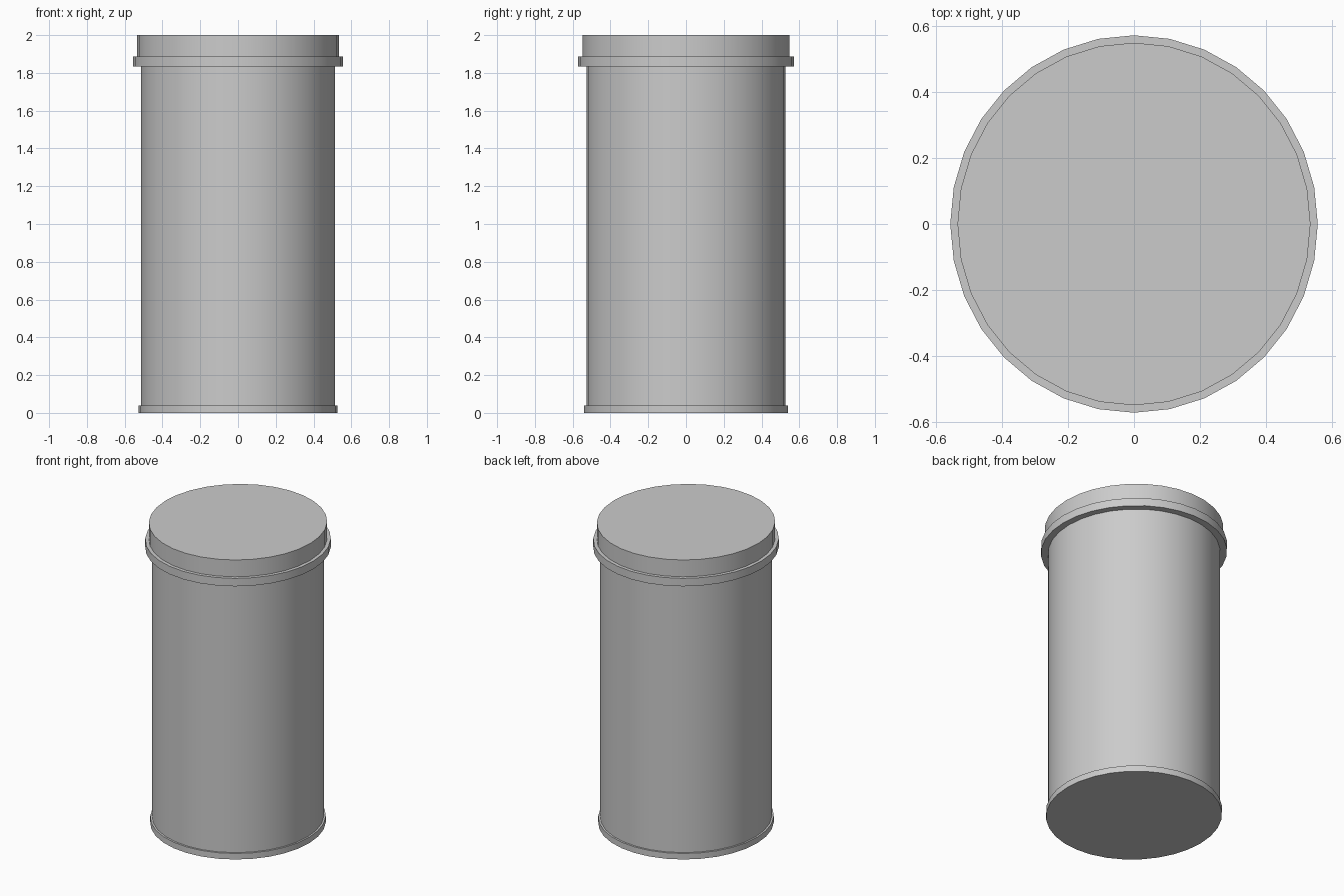
import bpy, bmesh, math

if "Cube" in bpy.data.objects:
    bpy.data.objects.remove(bpy.data.objects["Cube"])

SIDES = 32
STRETCH_Y = 1.027  # the can is slightly deeper than wide


def lathe(name, profile, cap_bottom=False, cap_top=False):
    """Revolve (radius, z) points, bottom to top, into a slightly oval shell."""
    bm = bmesh.new()
    rings = []
    for r, z in profile:
        rings.append([bm.verts.new((r * math.cos(2 * math.pi * i / SIDES),
                                    r * STRETCH_Y * math.sin(2 * math.pi * i / SIDES), z))
                      for i in range(SIDES)])
    for low, high in zip(rings, rings[1:]):
        for i in range(SIDES):
            j = (i + 1) % SIDES
            bm.faces.new((low[i], low[j], high[j], high[i]))
    if cap_bottom:
        bm.faces.new(rings[0][::-1])
    if cap_top:
        bm.faces.new(rings[-1])
    mesh = bpy.data.meshes.new(name)
    bm.to_mesh(mesh)
    bm.free()
    obj = bpy.data.objects.new(name, mesh)
    bpy.context.collection.objects.link(obj)
    bpy.context.view_layer.objects.active = obj
    obj.select_set(True)
    bpy.ops.object.shade_smooth_by_angle(angle=math.radians(30))
    obj.select_set(False)
    return obj


# Can: flat bottom, low base rim, straight wall
lathe("can_body", [(0.526, 0), (0.526, 0.04), (0.514, 0.04), (0.514, 1.835)],
      cap_bottom=True)

# Lid: underside lip, wide rolled rim, narrower cap
lathe("lid", [(0.514, 1.835), (0.556, 1.835), (0.556, 1.888), (0.534, 1.888), (0.534, 2.0)],
      cap_top=True)
